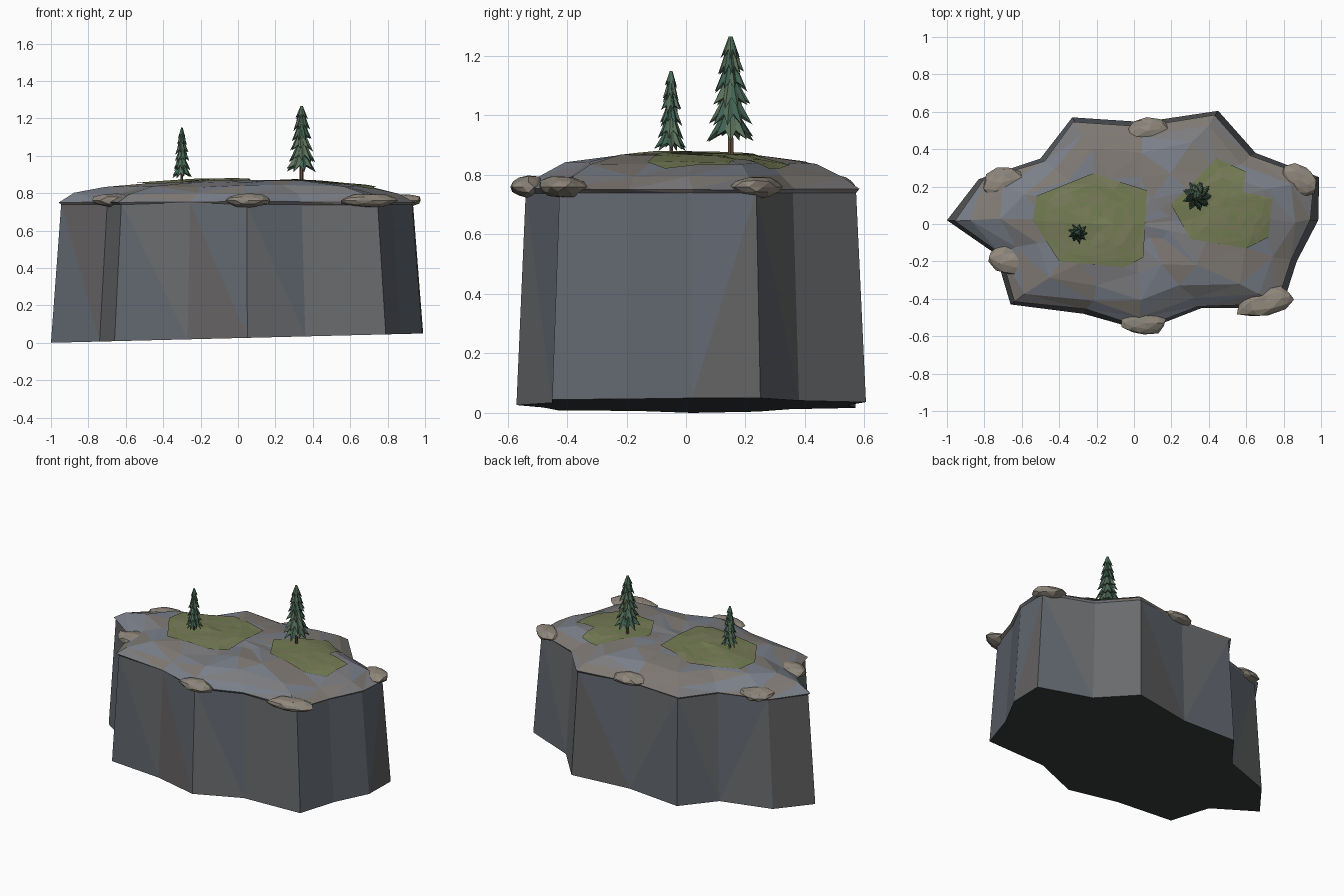
import bpy, bmesh, math, random
from mathutils import Vector
from mathutils.bvhtree import BVHTree

if "Cube" in bpy.data.objects:
    bpy.data.objects.remove(bpy.data.objects["Cube"])

random.seed(4)
OUTLINE = [(-1, .02), (-.74, -.16), (-.66, -.43), (-.27, -.48), (.05, -.57), (.36, -.45),
           (.79, -.45), (.87, -.2), (.985, .02), (.99, .25), (.65, .38), (.45, .605),
           (.05, .545), (-.33, .57), (-.5, .35), (-.83, .24)]


def mat(name, *rgb):
    m = bpy.data.materials.new(name)
    m.diffuse_color = (*rgb, 1)
    m.use_nodes = True
    m.node_tree.nodes["Principled BSDF"].inputs["Base Color"].default_value = m.diffuse_color
    return m


WALL = [mat("wall_blue", .12, .135, .16), mat("wall_grey", .14, .145, .15), mat("wall_brown", .125, .12, .12)]
TOP = [mat("top_blue", .19, .21, .25), mat("top_grey", .2, .2, .21), mat("top_brown", .21, .19, .17)]
ROCK = [mat("rock_tan", .29, .25, .2), mat("rock_grey", .25, .225, .19)]
GRASS = [mat("grass", .17, .2, .085), mat("grass_dry", .19, .2, .1)]
LEAF = [mat("needles_dark", .05, .12, .085), mat("needles_light", .1, .16, .1)]
BARK = [mat("bark", .12, .08, .05)]
BASE = [mat("underside", .04, .042, .045)]


def finish(name, bm, mats, normals=True):
    bmesh.ops.triangulate(bm, faces=bm.faces[:])
    if normals:
        bmesh.ops.recalc_face_normals(bm, faces=bm.faces[:])
    for f in bm.faces:
        f.material_index = random.randrange(len(mats))
    me = bpy.data.meshes.new(name)
    bm.to_mesh(me)
    bm.free()
    ob = bpy.data.objects.new(name, me)
    for m in mats:
        me.materials.append(m)
    bpy.context.collection.objects.link(ob)
    return ob


def skin(bm, rings):
    vs = [[bm.verts.new(p) for p in r] for r in rings]
    for a, b in zip(vs, vs[1:]):
        n = len(a)
        for i in range(n):
            j = (i + 1) % n
            bm.faces.new((a[i], a[j], b[j], b[i]))
    return vs


def cap(bm, ring, p):
    c = bm.verts.new(p)
    for i in range(len(ring)):
        bm.faces.new((ring[i], ring[(i + 1) % len(ring)], c))


# Cliff walls, slightly tapered, on a sloping underside
bm = bmesh.new()
bottom = [(x, y, .025 * (x + 1)) for x, y in OUTLINE]
skin(bm, [bottom, [(x * .945, y * .945, .745) for x, y in OUTLINE]])
finish("cliff_wall", bm, WALL)
bm = bmesh.new()
cap(bm, [bm.verts.new(p) for p in bottom], (0, 0, .025))
bmesh.ops.reverse_faces(bm, faces=bm.faces[:])
finish("cliff_underside", bm, BASE, False)

# Uneven rocky top with a thin overhanging lip
bm = bmesh.new()
rings = []
for s, z, j in [(.94, .735, 0), (.965, .752, .004), (.86, .793, .01), (.7, .838, .008),
                (.45, .86, .01), (.2, .865, .008)]:
    rings.append([(x * s + random.uniform(-j, j) * 2, y * s + random.uniform(-j, j) * 2,
                   z + random.uniform(-j, j)) for x, y in OUTLINE])
vs = skin(bm, rings)
cap(bm, vs[-1], (0, 0, .872))
bmesh.ops.triangulate(bm, faces=bm.faces[:])
surface = BVHTree.FromBMesh(bm)
finish("rocky_top", bm, TOP)


def ground(x, y):
    hit = surface.ray_cast(Vector((x, y, 2)), Vector((0, 0, -1)))[0]
    return hit.z if hit else .75


# Grass patches draped on the top
def grass(name, pts):
    cx = sum(p[0] for p in pts) / len(pts)
    cy = sum(p[1] for p in pts) / len(pts)
    n = len(pts)
    fine = []
    for i in range(n):
        (x, y), (u, v) = pts[i], pts[(i + 1) % n]
        fine += [(x, y), ((x + u) / 2, (y + v) / 2)]
    bm = bmesh.new()
    rings = []
    for s in (1, .8, .6, .4, .2):
        r = [(cx + (x - cx) * s, cy + (y - cy) * s) for x, y in fine]
        rings.append([(x, y, ground(x, y) + .008) for x, y in r])
    vs = skin(bm, rings)
    cap(bm, vs[-1], (cx, cy, ground(cx, cy) + .008))
    finish(name, bm, GRASS, False)


grass("grass_patch_left", [(-.54, .02), (-.4, -.2), (-.05, -.23), (.05, -.18), (.07, .18), (-.22, .27), (-.52, .15)])
grass("grass_patch_right", [(.2, .1), (.3, -.08), (.6, -.13), (.72, -.07), (.74, .14), (.58, .17), (.6, .28), (.44, .35)])


# Flattened boulders around the rim
def boulder(i, x, y, rx, ry, turn):
    bm = bmesh.new()
    bmesh.ops.create_icosphere(bm, subdivisions=2, radius=1)
    ca, sa = math.cos(turn), math.sin(turn)
    for v in bm.verts:
        p = v.co * random.uniform(.86, 1.08)
        a, b = p.x * rx, p.y * ry
        v.co = (x + a * ca - b * sa, y + a * sa + b * ca, .76 + p.z * .038)
    finish(f"rim_boulder_{i}", bm, ROCK)


for i, spec in enumerate([(-.705, .22, .115, .085, .3), (-.65, -.19, .145, .085, -.1), (.055, -.53, .125, .066, 0),
                          (.7, -.42, .165, .075, .25), (.885, .235, .105, .08, -.5), (.075, .5, .125, .068, .1)]):
    boulder(i + 1, *spec)


# Pine trees: trunk plus stacked jagged tiers
def pine(name, x, y, low, high, radius):
    g = ground(x, y) - .01
    bm = bmesh.new()
    skin(bm, [[(x + r * math.cos(k * math.tau / 6), y + r * math.sin(k * math.tau / 6), z) for k in range(6)]
              for r, z in ((radius * .13, g), (radius * .08, high - .06))])
    finish(name + "_trunk", bm, BARK)
    bm = bmesh.new()
    tiers, n, h = 6, 9, high - low
    for t in range(tiers):
        f = t / tiers
        r = radius * (1 - .72 * f)
        z0 = low + h * f * .95
        z1 = min(high, z0 + h * .3)
        turn = t * .55
        ring = []
        for k in range(2 * n):
            tip = k % 2 == 0
            q = r * (random.uniform(.88, 1.06) if tip else .62)
            a = turn + k * math.pi / n
            z = z0 + (random.uniform(-.01, .012) if tip else .03 * h / .35)
            ring.append((x + q * math.cos(a), y + q * math.sin(a), z))
        vs = [bm.verts.new(p) for p in ring]
        top_r = r * .2
        top = [bm.verts.new((x + top_r * math.cos(turn + k * math.pi / n),
                             y + top_r * math.sin(turn + k * math.pi / n), z1)) for k in range(2 * n)]
        for k in range(2 * n):
            m = (k + 1) % (2 * n)
            bm.faces.new((vs[k], vs[m], top[m], top[k]))
        cap(bm, top, (x, y, z1))
        cap(bm, vs, (x, y, z0 + h * .1))
    finish(name + "_needles", bm, LEAF)


pine("small_pine", -.3, -.05, .885, 1.15, .055)
pine("large_pine", .34, .15, .92, 1.265, .085)
